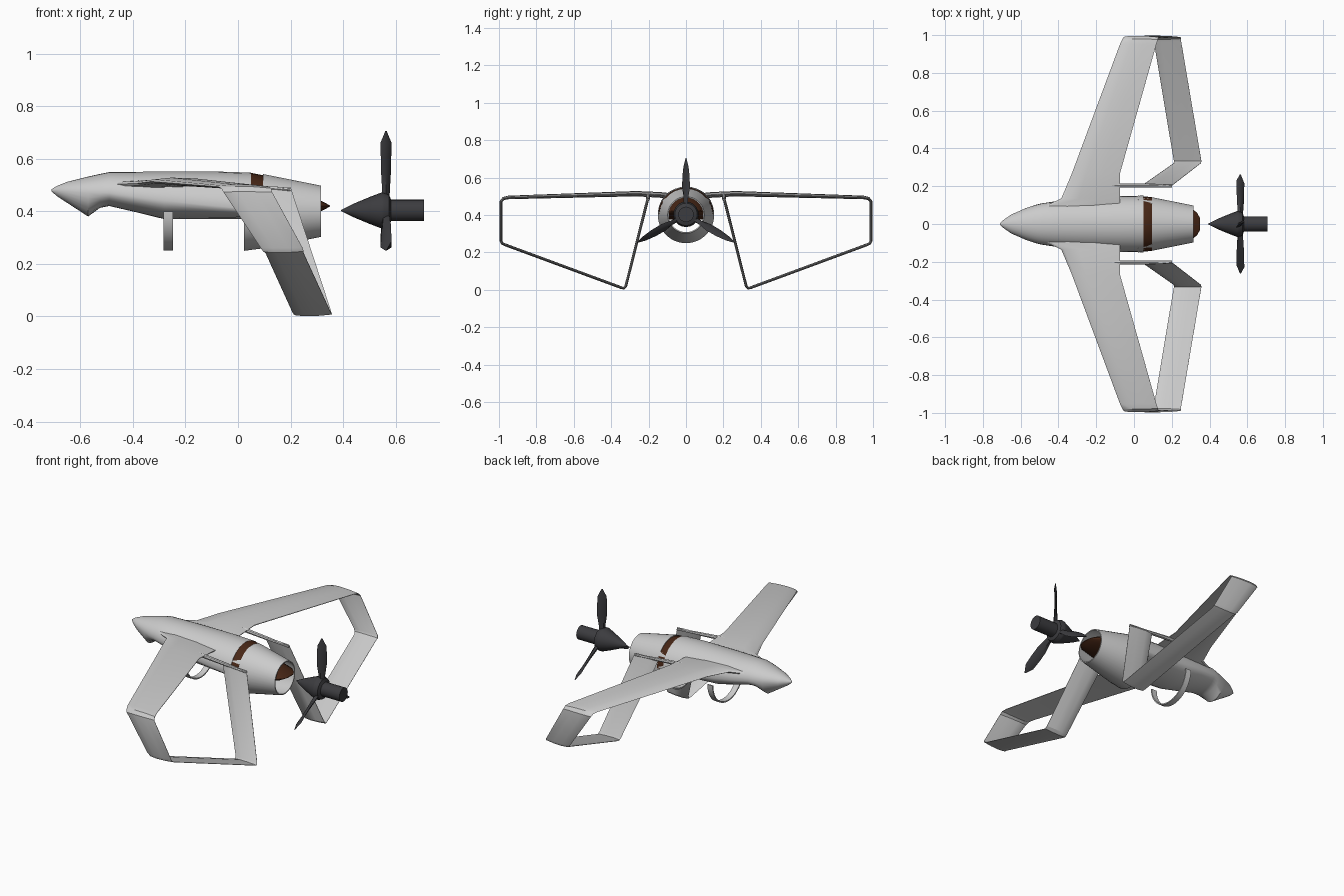
import bpy, bmesh
from math import sin, cos, pi, radians
from mathutils import Vector, Matrix


def material(name, rgb):
    m = bpy.data.materials.new(name)
    m.diffuse_color = (*rgb, 1)
    return m


brown = material("brown", (0.065, 0.02, 0.008))
dark = material("dark", (0.045, 0.045, 0.05))


def loft(name, rings, mat=None, caps=True, closed=False, angle=30, mirror=False):
    """Skin a list of point rings; closed joins last ring to first."""
    bm = bmesh.new()
    rows = [[bm.verts.new(p) for p in r] for r in rings]
    n = len(rows[0])
    pairs = list(zip(rows, rows[1:])) + ([(rows[-1], rows[0])] if closed else [])
    for a, b in pairs:
        for i in range(n):
            j = (i + 1) % n
            bm.faces.new((a[i], a[j], b[j], b[i]))
    if caps and not closed:
        bm.faces.new(rows[0])
        bm.faces.new(rows[-1])
    bmesh.ops.remove_doubles(bm, verts=bm.verts, dist=1e-5)
    bmesh.ops.recalc_face_normals(bm, faces=bm.faces)
    me = bpy.data.meshes.new(name)
    bm.to_mesh(me)
    bm.free()
    ob = bpy.data.objects.new(name, me)
    bpy.context.collection.objects.link(ob)
    if mat:
        me.materials.append(mat)
    bpy.ops.object.select_all(action='DESELECT')
    ob.select_set(True)
    bpy.context.view_layer.objects.active = ob
    bpy.ops.object.shade_smooth_by_angle(angle=radians(angle))
    if mirror:
        m = ob.modifiers.new("mirror", 'MIRROR')
        m.use_axis = (False, True, False)
    return ob


def oval(x, w, top, mid, bot, n=28):
    """Body cross-section: half-width w, separate top and bottom heights."""
    pts = []
    for k in range(n):
        a = 2 * pi * k / n
        s = sin(a)
        pts.append((x, w * cos(a), mid + s * ((top - mid) if s > 0 else (mid - bot))))
    return pts


# Fuselage with chin under the nose
loft("fuselage", [oval(*s) for s in [
    (-0.71, 0.003, 0.483, 0.48, 0.477),
    (-0.69, 0.022, 0.496, 0.478, 0.458),
    (-0.65, 0.05, 0.512, 0.475, 0.432),
    (-0.57, 0.085, 0.532, 0.47, 0.38),
    (-0.525, 0.1, 0.542, 0.47, 0.413),
    (-0.49, 0.109, 0.549, 0.47, 0.42),
    (-0.39, 0.124, 0.55, 0.455, 0.397),
    (-0.28, 0.135, 0.551, 0.44, 0.37),
    (-0.08, 0.147, 0.551, 0.42, 0.37),
    (0.05, 0.15, 0.547, 0.405, 0.37)]])

# Brown tail body that thins to a flat edge inside the duct
loft("inner_tail", [oval(*s) for s in [
    (0.05, 0.147, 0.546, 0.405, 0.37),
    (0.095, 0.142, 0.537, 0.405, 0.37),
    (0.11, 0.125, 0.525, 0.405, 0.372),
    (0.22, 0.1, 0.485, 0.415, 0.385),
    (0.31, 0.08, 0.443, 0.42, 0.397),
    (0.335, 0.058, 0.43, 0.42, 0.41),
    (0.35, 0.03, 0.422, 0.42, 0.418)]], brown)

# Tail duct: hollow tapered ring, front edge stepped back over the brown slot
rings = []
N = 40
for k in range(N):
    a = 2 * pi * (k + 0.5) / N
    x0 = 0.095 if 0.15 * sin(a) > 0.088 else 0.022
    r0 = 0.151 - 0.053 * max(0, x0 - 0.05) / 0.26
    prof = [(x0, r0), (0.1, 0.141), (0.315, 0.098), (0.315, 0.092), (0.1, 0.133), (x0, r0 - 0.008)]
    rings.append([(x, r * cos(a), 0.4 + r * sin(a)) for x, r in prof])
loft("tail_duct", rings, closed=True)

# Belly hoop in front of the duct
rings = []
for k in range(21):
    a = pi + pi * k / 20
    rings.append([(x, r * cos(a), 0.4 + r * sin(a))
                  for x, r in [(-0.283, 0.15), (-0.248, 0.15), (-0.248, 0.143), (-0.283, 0.143)]])
loft("belly_hoop", rings)

# Closed box wing: stations of leading x, trailing x, y, z, thickness
stations = [
    (-0.485, -0.075, 0.09, 0.502, 0.030),
    (-0.385, -0.075, 0.135, 0.506, 0.032),
    (-0.33, -0.075, 0.265, 0.513, 0.030),
    (-0.075, 0.118, 0.95, 0.493, 0.020),
    (-0.063, 0.126, 0.976, 0.487, 0.018),
    (-0.055, 0.13, 0.989, 0.472, 0.016),
    (0.085, 0.245, 0.989, 0.262, 0.016),
    (0.095, 0.25, 0.982, 0.248, 0.016),
    (0.105, 0.25, 0.965, 0.24, 0.016),
    (0.208, 0.354, 0.35, 0.013, 0.016),
    (0.212, 0.357, 0.333, 0.008, 0.015),
    (0.21, 0.354, 0.322, 0.02, 0.016),
    (0.04, 0.2, 0.203, 0.492, 0.016)]
foil = [(0, 0), (0.05, 0.28), (0.3, 0.5), (0.65, 0.4), (1, 0.06),
        (1, -0.06), (0.65, -0.35), (0.3, -0.45), (0.05, -0.25)]
rings = []
for i, (le, te, y, z, t) in enumerate(stations):
    p = Vector((y, z))
    d = Vector((0, 0))
    if i:
        d += (p - Vector(stations[i - 1][2:4])).normalized()
    if i < len(stations) - 1:
        d += (Vector(stations[i + 1][2:4]) - p).normalized()
    d.normalize()
    rings.append([(le + (te - le) * f, y - d.y * h * t, z + d.x * h * t) for f, h in foil])
loft("box_wing", rings, mirror=True)

# Slim boom carrying the inner strut behind the wing root
loft("strut_boom", [[(x, 0.203 + w * cos(2 * pi * k / 8), z + h * sin(2 * pi * k / 8)) for k in range(8)]
     for x, w, z, h in [(-0.2, 0.006, 0.51, 0.008), (-0.075, 0.011, 0.502, 0.013),
                        (0.04, 0.011, 0.493, 0.01), (0.2, 0.009, 0.481, 0.005)]], mirror=True)

# Propeller: spinner with shaft, then three pitched blades
AX, AZ = 0.563, 0.403
loft("spinner", [oval(x, r, AZ + r, AZ, AZ - r, 20) for x, r in [
    (0.392, 0.002), (0.44, 0.026), (0.5, 0.051), (0.545, 0.068), (0.555, 0.068),
    (0.575, 0.06), (0.582, 0.041), (0.708, 0.041)]], dark)
for b in range(3):
    turn = Matrix.Rotation(2 * pi * b / 3, 4, 'X')
    rings = []
    for r, c, t, pitch in [(0.03, 0.03, 0.022, 60), (0.08, 0.036, 0.02, 55), (0.14, 0.055, 0.015, 42),
                           (0.2, 0.056, 0.012, 45), (0.257, 0.05, 0.009, 58), (0.302, 0.006, 0.003, 60)]:
        ring = []
        for u, v in [(-0.5, 0), (-0.2, 0.5), (0.25, 0.4), (0.5, 0), (0.25, -0.4), (-0.2, -0.5)]:
            q = Matrix.Rotation(radians(pitch), 2) @ Vector((u * c, v * t))
            ring.append(turn @ Vector((q.y, q.x, r)) + Vector((AX, 0, AZ)))
        rings.append(ring)
    loft(f"propeller_blade_{b + 1}", rings, dark)
